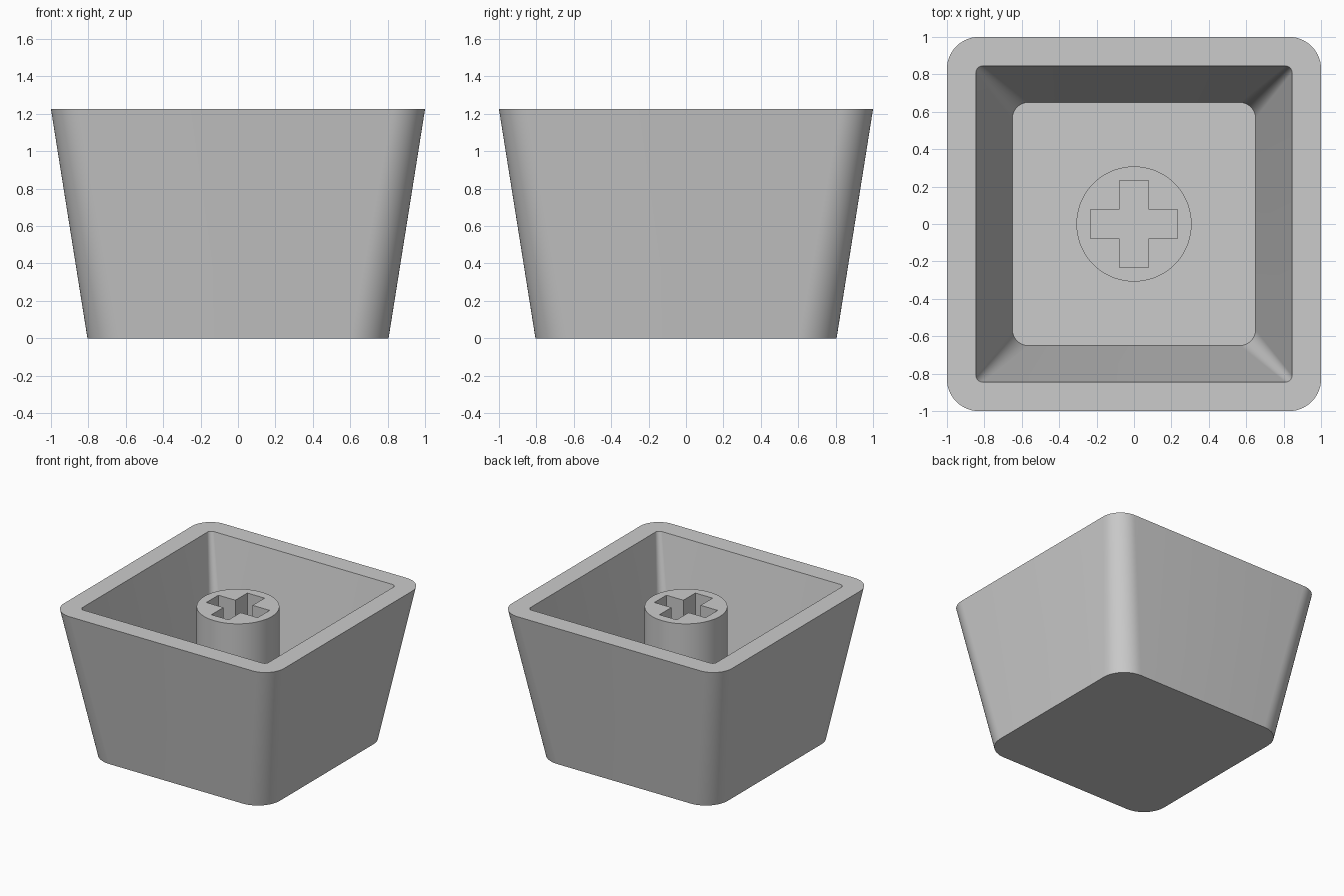
import bpy, bmesh
from math import cos, sin, pi, radians

cube = bpy.data.objects.get("Cube")
if cube:
    bpy.data.objects.remove(cube, do_unlink=True)

RIM_Z, FLOOR_Z, STEM_Z = 1.225, 0.17, 1.15

plastic = bpy.data.materials.new("light_grey_plastic")
plastic.use_nodes = True
GREY = (0.6, 0.6, 0.6, 1)
plastic.diffuse_color = GREY
plastic.node_tree.nodes["Principled BSDF"].inputs["Base Color"].default_value = GREY


def rounded_square(half, radius, steps=14):
    """Outline of a square with rounded corners, counter-clockwise."""
    points = []
    for k, (sx, sy) in enumerate([(1, 1), (-1, 1), (-1, -1), (1, -1)]):
        for i in range(steps + 1):
            a = (k + i / steps) * pi / 2
            points.append((sx * (half - radius) + radius * cos(a),
                           sy * (half - radius) + radius * sin(a)))
    return points


def finish(obj):
    """Smooth the rounded faces and keep hard edges sharp."""
    bpy.ops.object.select_all(action='DESELECT')
    obj.select_set(True)
    bpy.context.view_layer.objects.active = obj
    if obj.type == 'CURVE':
        bpy.ops.object.convert(target='MESH')
        obj = bpy.context.object
    bpy.ops.object.shade_smooth_by_angle(angle=radians(30))
    obj.data.materials.clear()
    obj.data.materials.append(plastic)


# Tapered cup: outer base, outer rim, inner rim, inner floor
bm = bmesh.new()
sections = [(0.805, 0.2, 0), (1.0, 0.17, RIM_Z),
            (0.845, 0.035, RIM_Z), (0.65, 0.085, FLOOR_Z)]
loops = [[bm.verts.new((x, y, z)) for x, y in rounded_square(half, r)]
         for half, r, z in sections]
for low, high in zip(loops, loops[1:]):
    for i in range(len(low)):
        j = (i + 1) % len(low)
        bm.faces.new((low[i], low[j], high[j], high[i]))
bm.faces.new(loops[0][::-1])
bm.faces.new(loops[-1])
bmesh.ops.recalc_face_normals(bm, faces=bm.faces)
mesh = bpy.data.meshes.new("cup_shell")
bm.to_mesh(mesh)
bm.free()
shell = bpy.data.objects.new("cup_shell", mesh)
bpy.context.collection.objects.link(shell)
finish(shell)

# Round stem with a cross-shaped socket, extruded from a flat profile
R, ARM, SLOT = 0.308, 0.233, 0.078
circle = [(R * cos(i * pi / 36), R * sin(i * pi / 36)) for i in range(72)]
cross = []
for c, s in [(1, 0), (0, 1), (-1, 0), (0, -1)]:
    for x, y in [(ARM, -SLOT), (ARM, SLOT), (SLOT, SLOT)]:
        cross.append((x * c - y * s, x * s + y * c))

curve = bpy.data.curves.new("socket_stem", 'CURVE')
curve.dimensions = '2D'
curve.fill_mode = 'BOTH'
for outline in (circle, cross):
    spline = curve.splines.new('POLY')
    spline.points.add(len(outline) - 1)
    for point, (x, y) in zip(spline.points, outline):
        point.co = (x, y, 0, 1)
    spline.use_cyclic_u = True
bottom = FLOOR_Z - 0.02
curve.extrude = (STEM_Z - bottom) / 2
stem = bpy.data.objects.new("socket_stem", curve)
stem.location.z = (STEM_Z + bottom) / 2
bpy.context.collection.objects.link(stem)
finish(stem)
